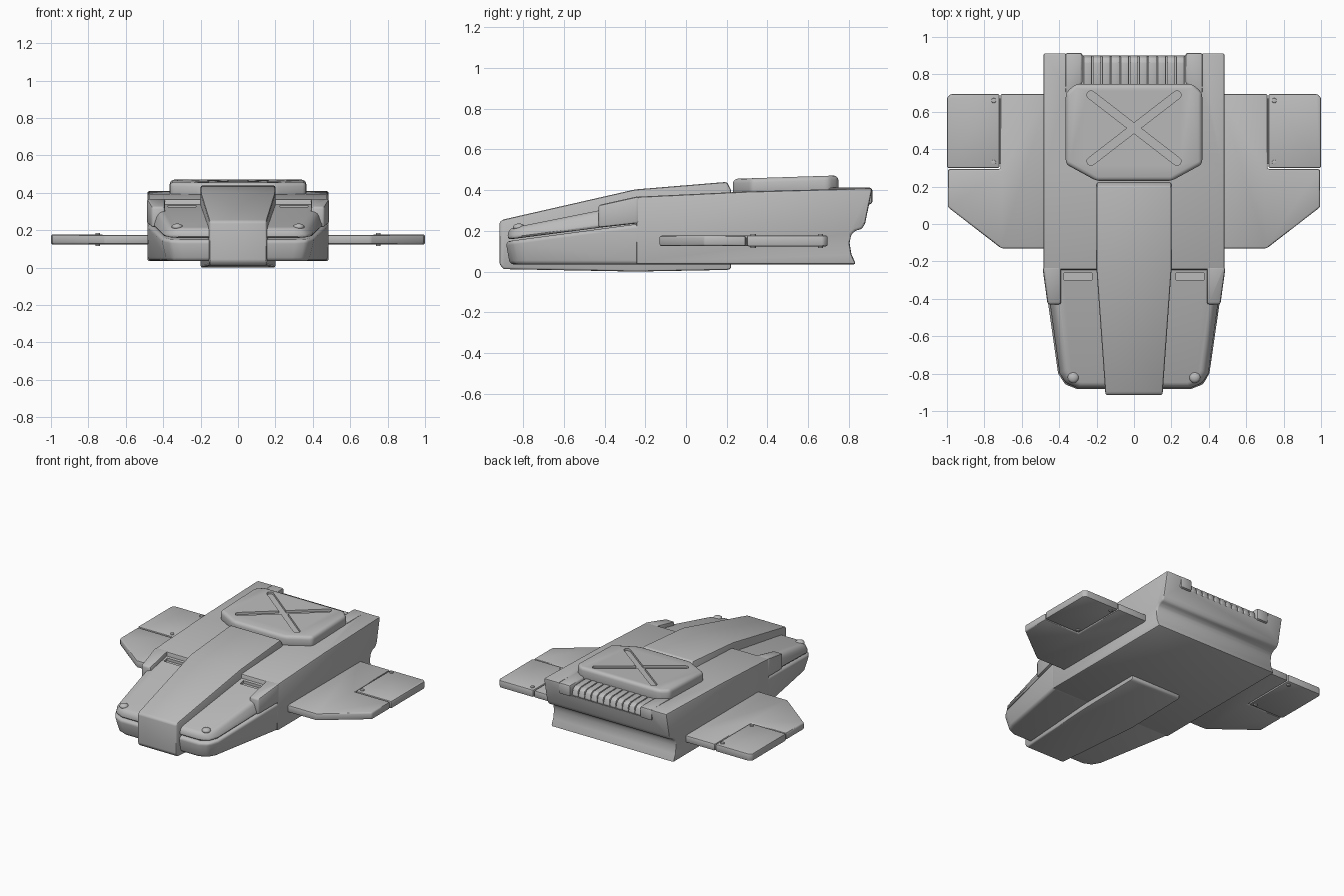
import bpy, bmesh, math
from mathutils import Matrix

if "Cube" in bpy.data.objects:
    bpy.data.objects.remove(bpy.data.objects["Cube"])

grey = bpy.data.materials.new("hull grey")
grey.diffuse_color = (0.5, 0.5, 0.5, 1)
grey.use_nodes = True
grey.node_tree.nodes["Principled BSDF"].inputs["Base Color"].default_value = grey.diffuse_color


def finish(name, bm, bevel=0.0, segments=2, smooth=True):
    """Bevel the hard edges, shade, and link the part."""
    bmesh.ops.recalc_face_normals(bm, faces=bm.faces)
    if bevel:
        hard = [e for e in bm.edges if e.calc_face_angle(0) > math.radians(25)]
        bmesh.ops.bevel(bm, geom=hard, offset=bevel, offset_type='OFFSET',
                        segments=segments, profile=0.5, affect='EDGES', clamp_overlap=True)
    me = bpy.data.meshes.new(name)
    bm.to_mesh(me)
    bm.free()
    me.materials.append(grey)
    ob = bpy.data.objects.new(name, me)
    bpy.context.collection.objects.link(ob)
    if smooth:
        bpy.ops.object.select_all(action='DESELECT')
        ob.select_set(True)
        bpy.context.view_layer.objects.active = ob
        bpy.ops.object.shade_smooth_by_angle(angle=math.radians(40))
    return ob


def bridge(name, rings, **kw):
    """Skin a list of equal point rings and cap both ends."""
    bm = bmesh.new()
    vs = [[bm.verts.new(p) for p in r] for r in rings]
    n = len(vs[0])
    for a, b in zip(vs, vs[1:]):
        for i in range(n):
            j = (i + 1) % n
            bm.faces.new((a[i], a[j], b[j], b[i]))
    bm.faces.new(vs[0])
    bm.faces.new(vs[-1])
    return finish(name, bm, **kw)


def slab(name, outline, bottom, top, low=lambda x, y: (x, y), high=lambda x, y: (x, y), **kw):
    """Plan outline raised between two heights that depend on y."""
    lo = [(*low(x, y), bottom(y)) for x, y in outline]
    hi = [(*high(x, y), top(y)) for x, y in outline]
    return bridge(name, [lo, hi], **kw)


def side_prism(name, profile, x0, x1, **kw):
    """Side profile (y, z) extruded across x."""
    return bridge(name, [[(x, y, z) for y, z in profile] for x in (x0, x1)], **kw)


def box(name, x0, x1, y0, y1, z0, z1, **kw):
    return side_prism(name, [(y0, z0), (y1, z0), (y1, z1), (y0, z1)], x0, x1, **kw)


def cut(target, cutter):
    cutter.hide_render = True
    cutter.hide_viewport = True
    m = target.modifiers.new("cut", 'BOOLEAN')
    m.operation, m.solver, m.object = 'DIFFERENCE', 'EXACT', cutter


def line(y0, z0, y1, z1):
    return lambda y: z0 + (z1 - z0) * (y - y0) / (y1 - y0)


def const(z):
    return lambda y: z


def mirror_outline(half):
    return half + [(-x, y) for x, y in reversed(half)]


# main hull with a concave stern
hull = side_prism("main_hull", [
    (-0.245, 0.035), (0.835, 0.035), (0.812, 0.085), (0.803, 0.14), (0.81, 0.18),
    (0.83, 0.20), (0.865, 0.21), (0.88, 0.24), (0.915, 0.41), (0.30, 0.393),
    (-0.245, 0.367)], -0.485, 0.485, bevel=0.012)
cut(hull, box("vent_recess_cutter", -0.365, 0.365, 0.735, 1.0, 0.335, 0.5, smooth=False))

# lower nose, narrowing to the front and underneath
nose = mirror_outline([(0.485, -0.21), (0.485, -0.25), (0.408, -0.80), (0.375, -0.86), (0.31, -0.885)])


def under(x, y):
    t = max(0, (-0.25 - y) / 0.63)
    return x * (0.985 - 0.06 * t), y + 0.02 * t


slab("lower_nose", nose, const(0.035), line(-0.88, 0.148, -0.25, 0.232),
     low=under, bevel=0.02, segments=3)

# upper nose cover, with sloping sides
cover = slab("nose_cover", mirror_outline(
    [(0.48, -0.21), (0.48, -0.25), (0.405, -0.80), (0.372, -0.855), (0.31, -0.88)]),
    line(-0.88, 0.156, -0.25, 0.238), line(-0.88, 0.212, -0.25, 0.338),
    high=lambda x, y: (x * 0.93, y + 0.012), bevel=0.022, segments=3)

for s, side in ((-1, "left"), (1, "right")):
    # narrow recess at the back of the cover
    a, b = sorted((s * 0.225, s * 0.375))
    cut(cover, box(side + "_cover_recess_cutter", a, b, -0.30, -0.262, 0.314, 0.4, smooth=False))

    # shoulder block beside the cover
    block = [(0.39, -0.23), (0.487, -0.23), (0.487, -0.25), (0.462, -0.43), (0.39, -0.43)]
    slab(side + "_shoulder_block", [(s * x, y) for x, y in block],
         line(-0.43, 0.215, -0.25, 0.235), line(-0.43, 0.326, -0.25, 0.366), bevel=0.012)

    # small nose stud
    bm = bmesh.new()
    bmesh.ops.create_uvsphere(bm, u_segments=16, v_segments=8, radius=0.03,
                              matrix=Matrix.Translation((s * 0.325, -0.82, 0.218)) @ Matrix.Diagonal((1, 1, 0.6, 1)))
    finish(side + "_nose_stud", bm)

    # wing and its outer flap
    wing = [(0.45, -0.13), (0.71, -0.13), (0.995, 0.09), (0.995, 0.293),
            (0.714, 0.293), (0.714, 0.695), (0.45, 0.695)]
    slab(side + "_wing", [(s * x, y) for x, y in wing], const(0.125), const(0.176), bevel=0.01)
    flap = [(0.719, 0.299), (1.0, 0.299), (1.0, 0.675), (0.98, 0.695), (0.719, 0.695)]
    slab(side + "_wing_flap", [(s * x, y) for x, y in flap], const(0.124), const(0.177), bevel=0.009)
    a, b = sorted((s * 0.70, s * 0.74))
    box(side + "_flap_hinge", a, b, 0.32, 0.67, 0.14, 0.16, smooth=False)
    for y, end in ((0.33, "front"), (0.66, "rear")):
        bm = bmesh.new()
        bmesh.ops.create_cone(bm, cap_ends=True, segments=16, radius1=0.013, radius2=0.013, depth=0.07,
                              matrix=Matrix.Translation((s * 0.75, y, 0.15)))
        finish(f"{side}_{end}_flap_bolt", bm, bevel=0.003)

    # block at the end of the stern vents
    end_block = [(0.368, 0.69), (0.368, 0.915), (0.275, 0.915), (0.275, 0.75)]
    slab(side + "_vent_block", [(s * x, y) for x, y in end_block],
         const(0.33), const(0.412), bevel=0.014)

# centre band wrapping the nose: (y, half width, bottom, top)
stations = [(-0.915, 0.152, 0.035, 0.245), (-0.895, 0.154, 0.012, 0.256),
            (-0.25, 0.20, 0.0, 0.403), (0.20, 0.20, 0.008, 0.44), (0.222, 0.20, 0.014, 0.40)]
bridge("centre_band", [[(-w, y, b), (w, y, b), (w, y, t), (-w, y, t)] for y, w, b, t in stations],
       bevel=0.01)

# roof hatch with a crossed pair of grooves
hatch = slab("roof_hatch", mirror_outline(
    [(0.20, 0.23), (0.365, 0.32), (0.365, 0.70), (0.315, 0.748)]),
    const(0.375), line(0.23, 0.455, 0.75, 0.472), bevel=0.022, segments=3)
for s, side in ((-1, "left"), (1, "right")):
    x0, y0, x1, y1 = -s * 0.23, 0.335, s * 0.23, 0.69
    ang = math.atan2(y1 - y0, x1 - x0)
    half, r = math.hypot(x1 - x0, y1 - y0) / 2, 0.022
    ends = []
    for e in (1, -1):
        for k in range(7):
            a = -math.pi / 2 + math.pi * k / 6
            u, v = e * (half + r * math.cos(a)), e * r * math.sin(a)
            ends.append(((x0 + x1) / 2 + u * math.cos(ang) - v * math.sin(ang),
                         (y0 + y1) / 2 + u * math.sin(ang) + v * math.cos(ang)))
    cut(hatch, slab(side + "_groove_cutter", ends, line(0.23, 0.439, 0.75, 0.456), const(0.55), smooth=False))

# stern vent slats
count, pitch = 11, 0.0495
for i in range(count):
    x = (i - (count - 1) / 2) * pitch
    side_prism(f"vent_slat_{i + 1}", [
        (0.73, 0.325), (0.89, 0.325), (0.903, 0.345), (0.89, 0.385), (0.865, 0.398), (0.73, 0.402)],
        x - 0.0225, x + 0.0225, bevel=0.006)
